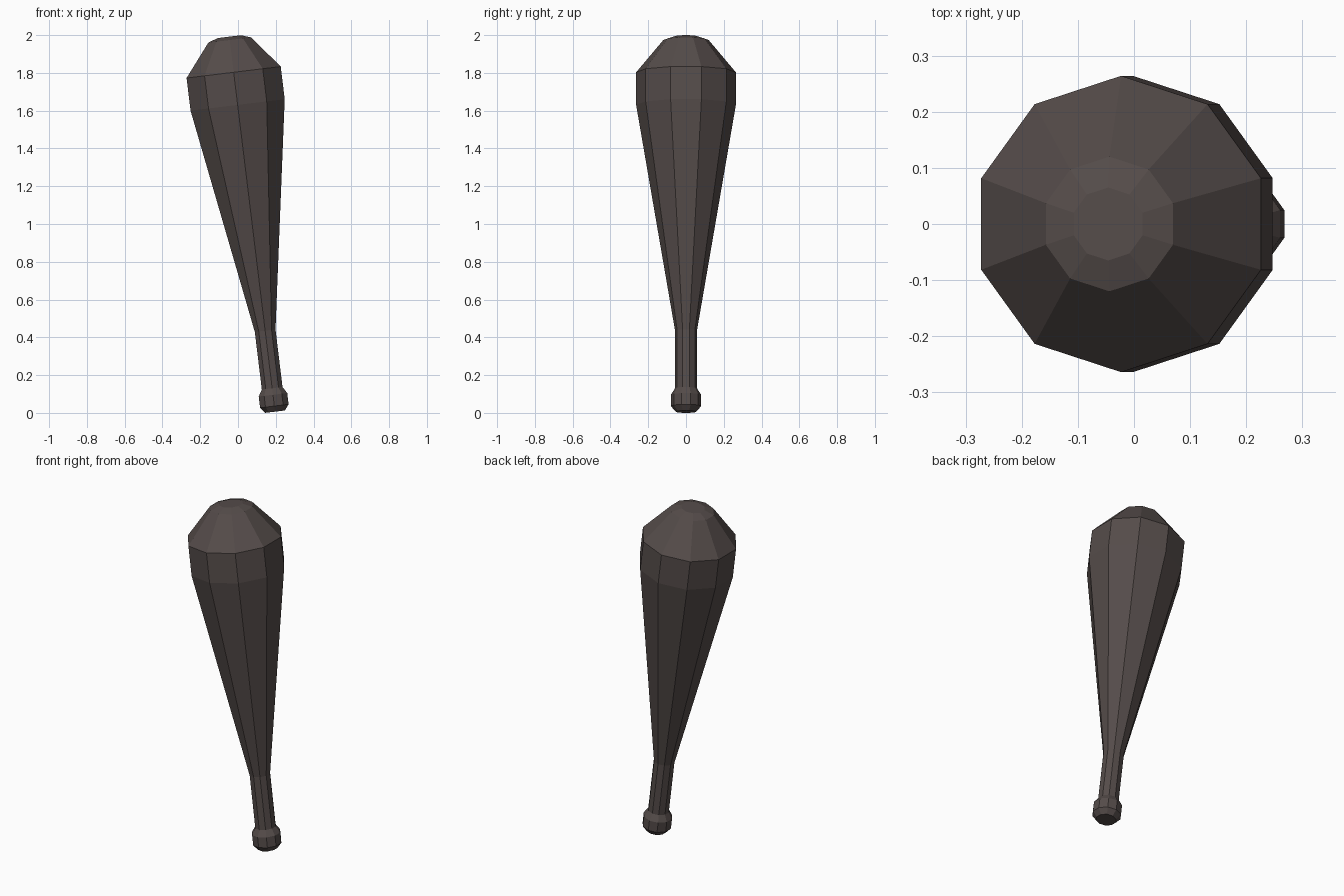
import bpy, bmesh, math
from mathutils import Matrix

if "Cube" in bpy.data.objects:
    bpy.data.objects.remove(bpy.data.objects["Cube"])

SIDES = 10
TILT = math.radians(-6.95)
BASE = (0.196, 0.0, 0.0065)

# (radius, distance along axis) from pommel to tip
PROFILE = [(0.055, 0.0), (0.08, 0.03), (0.08, 0.09),
           (0.058, 0.125), (0.058, 0.432),
           (0.264, 1.636), (0.264, 1.81),
           (0.12, 1.982), (0.065, 2.0)]

wood = bpy.data.materials.new("dark wood")
wood.diffuse_color = (0.09, 0.072, 0.068, 1.0)
wood.use_nodes = True
wood.node_tree.nodes["Principled BSDF"].inputs["Base Color"].default_value = wood.diffuse_color

# Lathe the faceted club
bm = bmesh.new()
rings = []
for r, s in PROFILE:
    rings.append([bm.verts.new((r * math.cos(a), r * math.sin(a), s))
                  for a in (math.radians(18) + 2 * math.pi * i / SIDES for i in range(SIDES))])
for low, high in zip(rings, rings[1:]):
    for i in range(SIDES):
        j = (i + 1) % SIDES
        bm.faces.new((low[i], low[j], high[j], high[i]))
bm.faces.new(list(reversed(rings[0])))
bm.faces.new(rings[-1])

# Lean it to the left
bm.transform(Matrix.Translation(BASE) @ Matrix.Rotation(TILT, 4, 'Y'))
bmesh.ops.recalc_face_normals(bm, faces=bm.faces)

mesh = bpy.data.meshes.new("club")
bm.to_mesh(mesh)
bm.free()
mesh.materials.append(wood)
bpy.context.collection.objects.link(bpy.data.objects.new("club", mesh))
